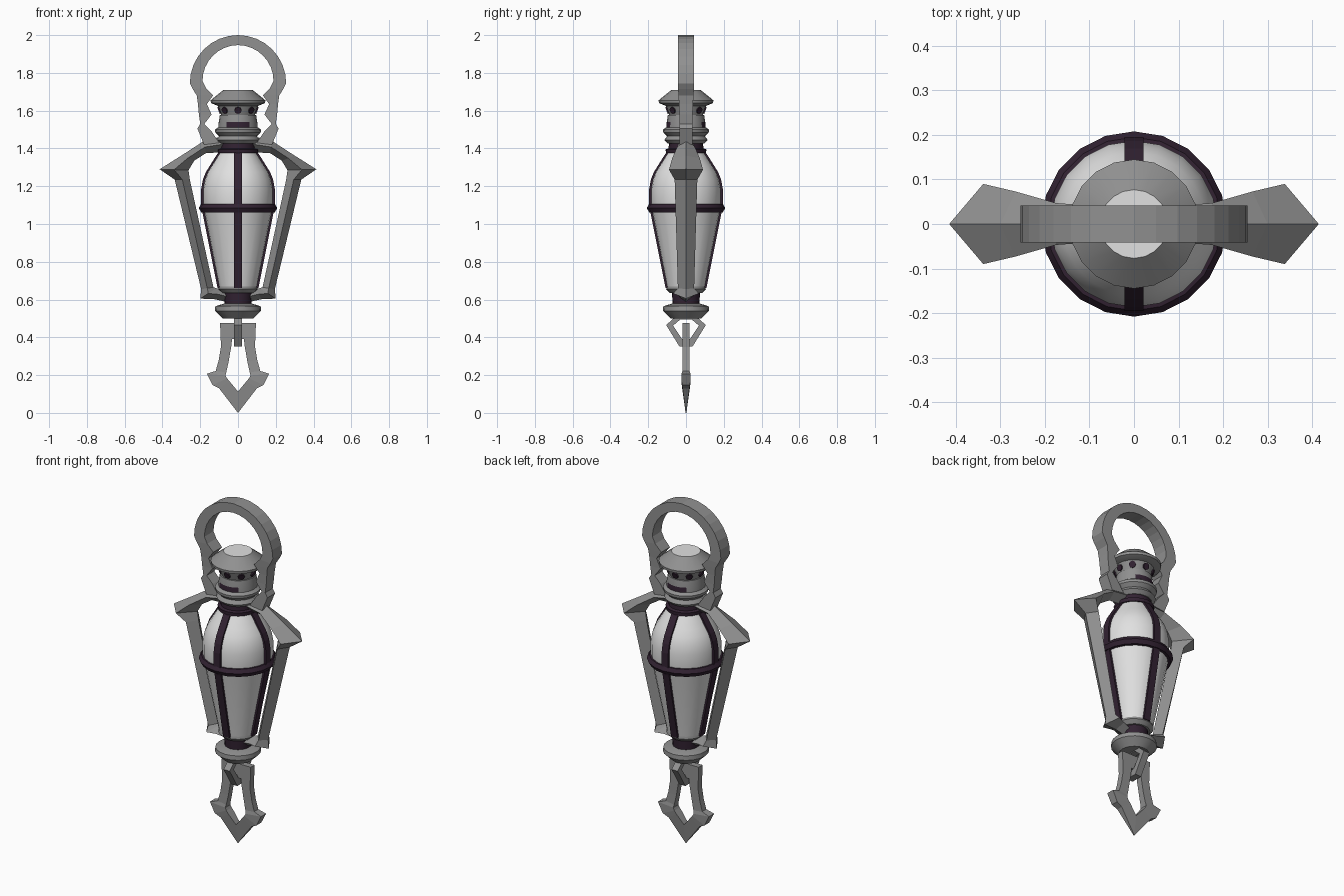
import bpy, bmesh, math
from mathutils import Matrix, Vector

cube = bpy.data.objects.get("Cube")
if cube:
    bpy.data.objects.remove(cube, do_unlink=True)


def material(name, color):
    m = bpy.data.materials.new(name)
    m.use_nodes = True
    m.diffuse_color = (*color, 1)
    bsdf = m.node_tree.nodes["Principled BSDF"]
    bsdf.inputs["Base Color"].default_value = (*color, 1)
    bsdf.inputs["Roughness"].default_value = 0.7
    return m


METAL, GLASS, DARK = 0, 1, 2
MATS = [material("grey metal", (0.28, 0.28, 0.28)),
        material("white glass", (0.75, 0.75, 0.75)),
        material("dark purple", (0.032, 0.016, 0.032))]
SIDES = 20


def finish(name, bm, smooth=False):
    bmesh.ops.remove_doubles(bm, verts=bm.verts, dist=0.0005)
    bmesh.ops.recalc_face_normals(bm, faces=bm.faces)
    mesh = bpy.data.meshes.new(name)
    bm.to_mesh(mesh)
    bm.free()
    for m in MATS:
        mesh.materials.append(m)
    ob = bpy.data.objects.new(name, mesh)
    bpy.context.scene.collection.objects.link(ob)
    if smooth:
        bpy.ops.object.select_all(action='DESELECT')
        ob.select_set(True)
        bpy.context.view_layer.objects.active = ob
        bpy.ops.object.shade_smooth_by_angle(angle=math.radians(32))
    return ob


def lathe(name, profile, mat, rule=None):
    """Spin (radius, height) points about z; rule may recolour faces by centre."""
    bm = bmesh.new()
    rings = []
    for r, z in profile:
        rings.append([bm.verts.new((r * math.sin(2 * math.pi * i / SIDES),
                                    r * math.cos(2 * math.pi * i / SIDES), z))
                      for i in range(SIDES)])
    for a, b in zip(rings, rings[1:]):
        for i in range(SIDES):
            j = (i + 1) % SIDES
            f = bm.faces.new((a[i], a[j], b[j], b[i]))
            c = f.calc_center_median()
            f.material_index = rule(c) if rule else mat
    return finish(name, bm, True)


def loft(name, sections, mat=METAL, closed=False, turn=None):
    """Skin a run of four-point sections."""
    bm = bmesh.new()
    rings = [[bm.verts.new(p) for p in s] for s in sections]
    pairs = list(zip(rings, rings[1:]))
    if closed:
        pairs.append((rings[-1], rings[0]))
    else:
        bm.faces.new(rings[0])
        bm.faces.new(rings[-1])
    for a, b in pairs:
        for i in range(4):
            j = (i + 1) % 4
            bm.faces.new((a[i], a[j], b[j], b[i]))
    for f in bm.faces:
        f.material_index = mat
    if turn:
        bm.transform(turn)
    return finish(name, bm)


def box_section(o, i, do, di):
    return [(o[0], -do, o[1]), (o[0], do, o[1]), (i[0], di, i[1]), (i[0], -di, i[1])]


def diamond_section(o, i, w):
    mx, mz = (o[0] + i[0]) / 2, (o[1] + i[1]) / 2
    return [(o[0], 0, o[1]), (mx, w, mz), (i[0], 0, i[1]), (mx, -w, mz)]


def mirrored(sections):
    return [[(-x, y, z) for x, y, z in s] for s in reversed(sections)]


def spin(angle):
    return Matrix.Rotation(angle, 4, 'Z')


# Cap with a pale top
lathe("cap", [(0, 1.71), (0.077, 1.71), (0.145, 1.655), (0.143, 1.64),
              (0.105, 1.625), (0, 1.625)], METAL,
      lambda c: GLASS if c.z > 1.705 else METAL)

# Vent ring with eight dark holes
lathe("vent_ring", [(0, 1.63), (0.108, 1.63), (0.088, 1.575), (0, 1.575)], METAL)
for k in range(8):
    bm = bmesh.new()
    bmesh.ops.create_cone(bm, cap_ends=True, segments=8, radius1=0.019,
                          radius2=0.019, depth=0.009)
    for f in bm.faces:
        f.material_index = DARK
    tilt = Matrix.Rotation(math.radians(110), 4, 'X')
    bm.transform(spin(k * math.pi / 4) @ Matrix.Translation((0, -0.099, 1.602)) @ tilt)
    finish("vent_hole", bm)

# Neck with a dark slot in front and behind
lathe("neck", [(0, 1.577), (0.096, 1.577), (0.102, 1.54), (0.104, 1.512), (0.122, 1.5),
               (0.12, 1.485), (0.1, 1.465), (0.115, 1.445), (0.095, 1.425), (0, 1.425)],
      METAL,
      lambda c: DARK if 1.512 < c.z < 1.54 and abs(c.y) > 0.075 else METAL)
lathe("upper_band", [(0, 1.435), (0.09, 1.435), (0.092, 1.4), (0.108, 1.395),
                     (0.106, 1.375), (0, 1.375)], DARK)

# Glass body
glass = [(0.088, 1.39), (0.115, 1.35), (0.14, 1.31), (0.162, 1.275), (0.178, 1.235),
         (0.187, 1.185), (0.187, 1.085), (0.178, 1.05), (0.1, 0.66)]
lathe("glass_body", glass, GLASS)

# Dark waist hoop and four ribs
lathe("waist_hoop", [(0.18, 1.108), (0.195, 1.106), (0.208, 1.085),
                     (0.195, 1.062), (0.175, 1.06)], DARK)
rib = [box_section((r + 0.008, z), (r - 0.012, z), 0.021, 0.021) for r, z in glass]
for k in range(4):
    loft("glass_rib", rib, DARK, turn=spin(k * math.pi / 2))

# Lower collar, dark neck and foot flange
lathe("lower_collar", [(0, 0.675), (0.1, 0.675), (0.105, 0.655), (0.085, 0.635),
                       (0, 0.635)], METAL)
lathe("lower_band", [(0.075, 0.645), (0.07, 0.565)], DARK)
lathe("foot_flange", [(0, 0.578), (0.075, 0.578), (0.12, 0.565), (0.122, 0.54),
                      (0.08, 0.5), (0, 0.5)], METAL)

# Carrying ring: shaped legs below a half circle
half = [box_section(o, i, d, d) for o, i, d in [
    ((0.18, 1.42), (0.10, 1.43), 0.035),
    ((0.215, 1.505), (0.14, 1.49), 0.035),
    ((0.2, 1.53), (0.178, 1.53), 0.035),
    ((0.207, 1.58), (0.14, 1.58), 0.035),
    ((0.212, 1.635), (0.165, 1.635), 0.037),
    ((0.218, 1.68), (0.132, 1.68), 0.04),
    ((0.24, 1.715), (0.17, 1.72), 0.042)]]
for k in range(9):
    a = k * math.pi / 16
    c, s = math.cos(a), math.sin(a)
    half.append(box_section((0.255 * c, 1.745 + 0.255 * s),
                            (0.188 * c, 1.757 + 0.19 * s), 0.042, 0.042))
loft("carrying_ring", half + mirrored(half)[1:])

# Side arms with diamond section
arm = [diamond_section(*s) for s in [
    ((0.08, 1.465), (0.08, 1.38), 0.04),
    ((0.18, 1.44), (0.17, 1.375), 0.047),
    ((0.30, 1.362), (0.232, 1.335), 0.073),
    ((0.415, 1.29), (0.262, 1.285), 0.09),
    ((0.335, 1.235), (0.255, 1.235), 0.06),
    ((0.195, 0.655), (0.13, 0.665), 0.043),
    ((0.20, 0.605), (0.115, 0.66), 0.068),
    ((0.125, 0.602), (0.095, 0.655), 0.05),
    ((0.05, 0.585), (0.05, 0.645), 0.035)]]
loft("left_arm", arm)
loft("right_arm", mirrored(arm))

# Hanging link, standing across the pendant
link = [box_section(o, i, 0.02, 0.02) for o, i in [
    ((0.055, 0.51), (0.03, 0.495)),
    ((0.105, 0.465), (0.068, 0.462)),
    ((0.035, 0.352), (0.02, 0.39))]]
loft("hanging_link", link + mirrored(link), closed=True, turn=spin(math.pi / 2))

# Pendant: two prongs joined by a pointed blade
prong = [box_section(*s) for s in [
    ((0.095, 0.475), (0.022, 0.475), 0.018, 0.018),
    ((0.09, 0.35), (0.036, 0.35), 0.018, 0.018),
    ((0.102, 0.28), (0.05, 0.27), 0.018, 0.018),
    ((0.118, 0.222), (0.062, 0.215), 0.019, 0.02),
    ((0.165, 0.207), (0.066, 0.198), 0.024, 0.024),
    ((0.135, 0.147), (0.058, 0.183), 0.022, 0.025),
    ((0.1, 0.13), (0.045, 0.167), 0.018, 0.025),
    ((0, 0.0), (0, 0.113), 0.002, 0.018)]]
loft("pendant", prong + mirrored(prong)[1:])
loft("pendant_crossbar", [box_section((x, 0.475), (x, 0.392), 0.018, 0.018)
                          for x in (-0.04, 0.04)])
